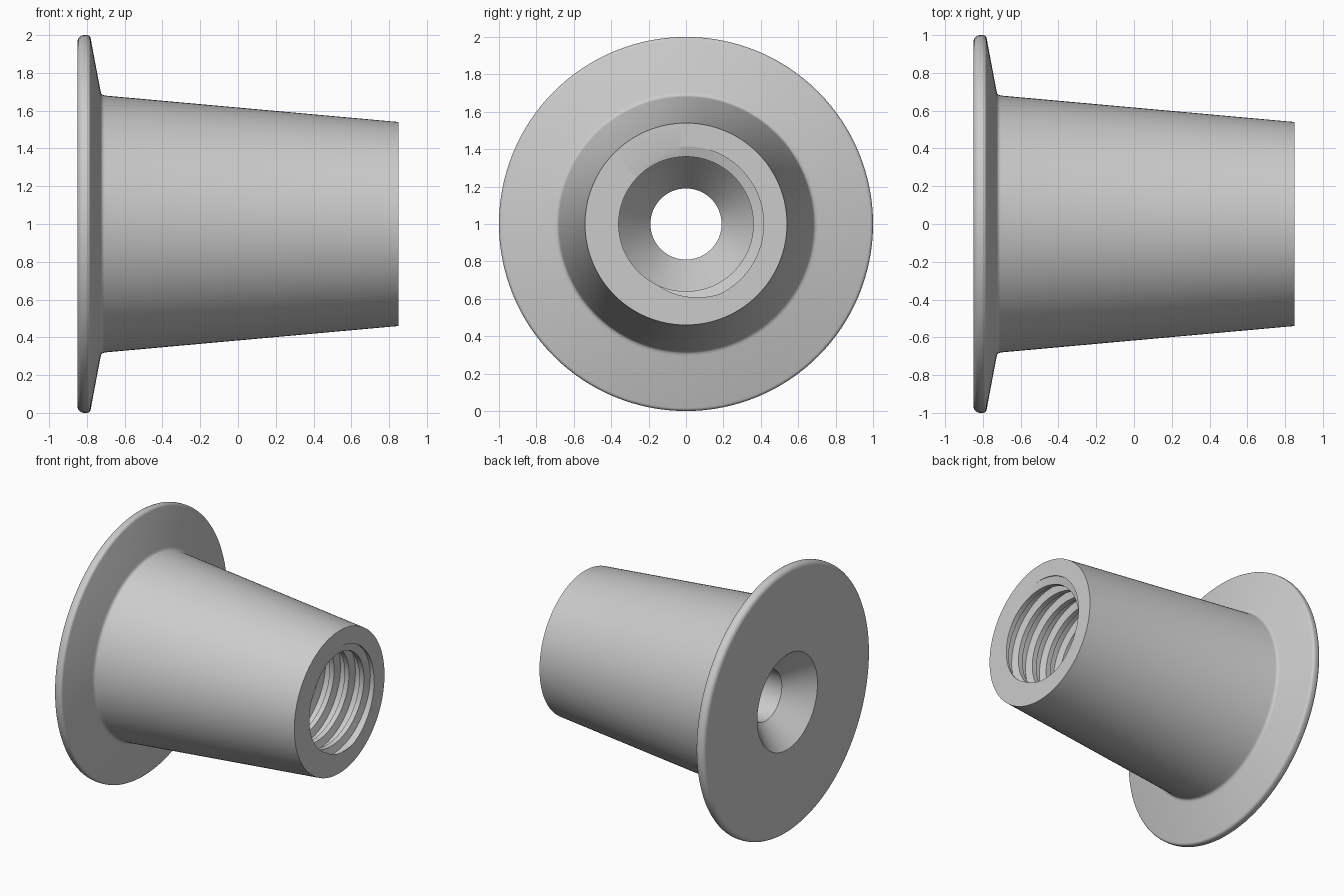
import bpy, bmesh, math

cube = bpy.data.objects.get("Cube")
if cube:
    bpy.data.objects.remove(cube, do_unlink=True)

SEG = 128
PITCH = 0.125
THREAD_START, FACE_X = 0.25, 0.85
CREST, ROOT = 0.36, 0.415
# One turn of the thread section: (share of the pitch, radius)
THREAD = [(0.0, CREST), (0.3, CREST), (0.42, ROOT), (0.86, ROOT), (1.0, CREST)]
OFFSET = 0.68 - FACE_X / PITCH


def thread_radius(phase):
    f = phase % 1.0
    for (p0, r0), (p1, r1) in zip(THREAD, THREAD[1:]):
        if f <= p1:
            return r0 + (r1 - r0) * (f - p0) / (p1 - p0)
    return CREST


def circle(x, r):
    return lambda turn: (x, r)


def helix(phase, radius):
    """Row following the thread, trimmed at both ends of the threaded zone."""
    def row(turn):
        x = (phase + turn - OFFSET) * PITCH
        if THREAD_START <= x <= FACE_X:
            return x, radius
        x = min(max(x, THREAD_START), FACE_X)
        return x, thread_radius(x / PITCH + OFFSET - turn)
    return row


def arc(cx, cr, rad, a0, a1, n=5):
    """Rounded corner of the profile."""
    angles = [math.radians(a0 + (a1 - a0) * i / n) for i in range(n + 1)]
    return [circle(cx + rad * math.cos(a), cr + rad * math.sin(a)) for a in angles]


# Countersink, back face and rounded flange rim
rows = [circle(-0.67, 0.19), circle(-0.85, 0.36)]
rows += arc(-0.815, 0.965, 0.035, 180, 90)
rows += arc(-0.80, 0.98, 0.02, 90, 10, 4)
# Flange slope, small fillet, tapered barrel
rows += [circle(-0.728, 0.705), circle(-0.724, 0.691),
         circle(-0.717, 0.684), circle(-0.705, 0.68), circle(FACE_X, 0.54)]
# Threaded bore, from the open end inward
first = math.floor(THREAD_START / PITCH + OFFSET) - 2
last = math.ceil(FACE_X / PITCH + OFFSET) + 1
for k in range(last, first, -1):
    rows += [helix(k + p, r) for p, r in reversed(THREAD[:-1])]
# Plain bore, conical bottom and through hole
rows += [circle(THREAD_START, CREST), circle(-0.1, CREST), circle(-0.33, 0.19)]

# Sweep the closed profile around the x axis
bm = bmesh.new()
grid = []
for row in rows:
    ring = []
    for j in range(SEG + 1):
        turn = j / SEG
        x, r = row(turn)
        a = 2 * math.pi * turn
        ring.append(bm.verts.new((x, r * math.cos(a), 1 + r * math.sin(a))))
    grid.append(ring)
for i, lower in enumerate(grid):
    upper = grid[(i + 1) % len(grid)]
    for j in range(SEG):
        bm.faces.new((lower[j], upper[j], upper[j + 1], lower[j + 1]))
bmesh.ops.remove_doubles(bm, verts=bm.verts, dist=0.0001)
bmesh.ops.recalc_face_normals(bm, faces=bm.faces)

mesh = bpy.data.meshes.new("flanged_threaded_sleeve")
bm.to_mesh(mesh)
bm.free()
sleeve = bpy.data.objects.new("flanged_threaded_sleeve", mesh)
bpy.context.collection.objects.link(sleeve)

# Plain grey
grey = bpy.data.materials.new("plain_grey")
grey.use_nodes = True
color = (0.6, 0.6, 0.6, 1)
grey.diffuse_color = color
grey.node_tree.nodes["Principled BSDF"].inputs["Base Color"].default_value = color
mesh.materials.append(grey)

bpy.ops.object.select_all(action="DESELECT")
sleeve.select_set(True)
bpy.context.view_layer.objects.active = sleeve
bpy.ops.object.shade_smooth_by_angle(angle=math.radians(30))
